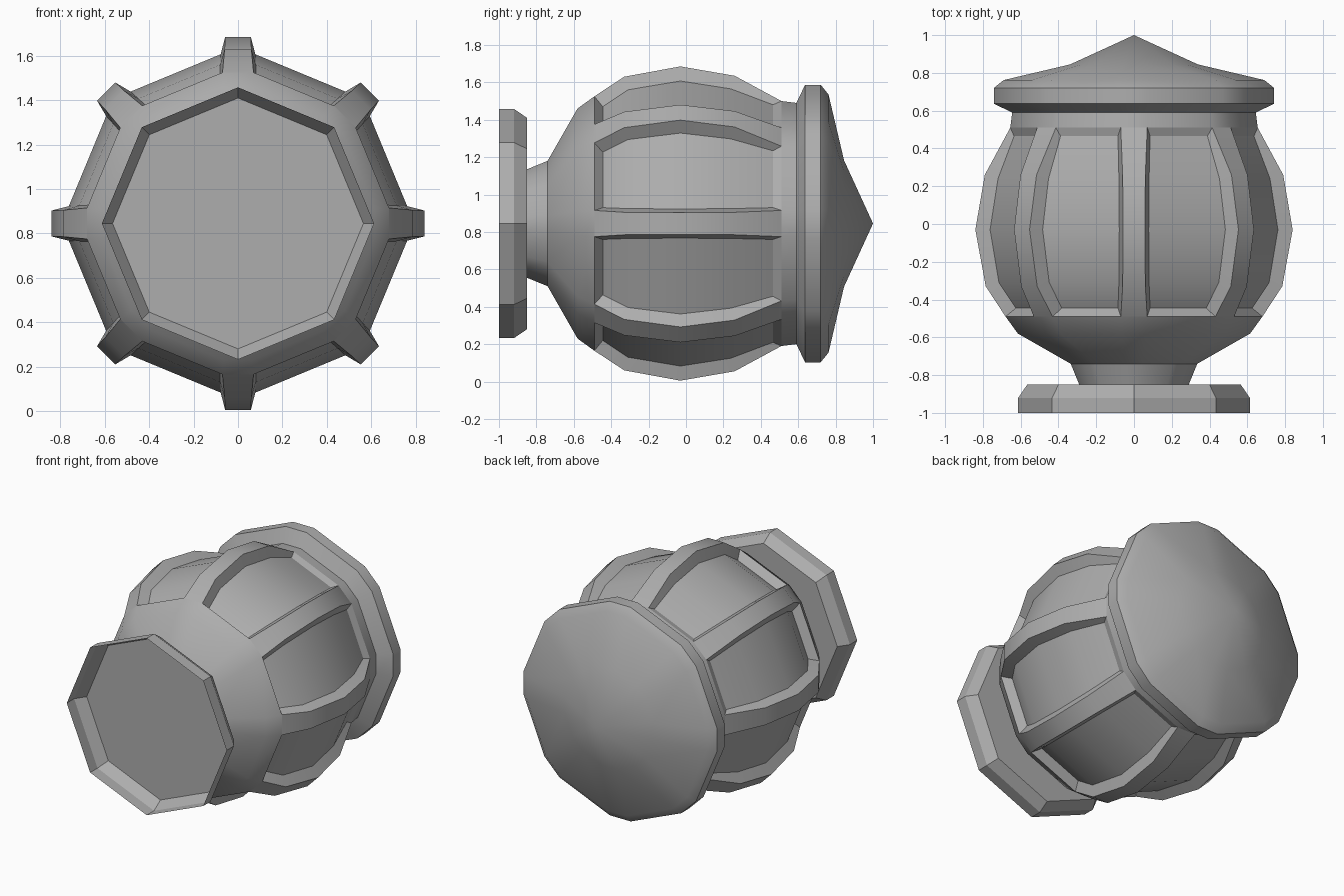
import bpy, bmesh, math

cube = bpy.data.objects.get("Cube")
if cube:
    bpy.data.objects.remove(cube, do_unlink=True)

AXIS_Z = 0.845   # height of the long axis, which runs along y
SIDES = 8
N = SIDES * 2

grey = bpy.data.materials.new("grey")
grey.use_nodes = True
colour = (0.42, 0.42, 0.42, 1)
grey.diffuse_color = colour
grey.node_tree.nodes["Principled BSDF"].inputs["Base Color"].default_value = colour


def ring(bm, y, r, w):
    """Octagon of radius r whose corners are cut flat to half width w."""
    verts = []
    for k in range(SIDES):
        a = k * math.tau / SIDES
        for s in (-w, w):
            x = r * math.cos(a) - s * math.sin(a)
            z = r * math.sin(a) + s * math.cos(a)
            verts.append(bm.verts.new((x, y, z + AXIS_Z)))
    return verts


def bridge(bm, a, b, which):
    for i in which:
        j = (i + 1) % N
        bm.faces.new((a[i], a[j], b[j], b[i]))


def loft(bm, rows):
    rings = [ring(bm, *row) for row in rows]
    for a, b in zip(rings, rings[1:]):
        bridge(bm, a, b, range(N))
    return rings


def finish(bm, name):
    bmesh.ops.remove_doubles(bm, verts=bm.verts, dist=0.0005)
    bmesh.ops.recalc_face_normals(bm, faces=bm.faces)
    mesh = bpy.data.meshes.new(name)
    bm.to_mesh(mesh)
    bm.free()
    mesh.materials.append(grey)
    obj = bpy.data.objects.new(name, mesh)
    bpy.context.collection.objects.link(obj)
    bpy.ops.object.select_all(action='DESELECT')
    obj.select_set(True)
    bpy.context.view_layer.objects.active = obj
    bpy.ops.object.shade_smooth_by_angle(angle=math.radians(30))


# Hollow foot, open at the front
bm = bmesh.new()
loft(bm, [(-1, 0.613, 0), (-0.92, 0.613, 0), (-0.85, 0.565, 0), (-0.85, 0, 0)])
finish(bm, "foot")

# Neck and shoulder
bm = bmesh.new()
loft(bm, [(-0.85, 0.29, 0.04), (-0.74, 0.335, 0.045),
          (-0.58, 0.615, 0.065), (-0.49, 0.68, 0.07)])
finish(bm, "neck")

# Ribbed body: raised ribs on the corners, sunken panels between them
outer_rows = [(-0.49, 0.68, 0.07), (-0.33, 0.785, 0.06), (-0.03, 0.84, 0.058),
              (0.26, 0.79, 0.06), (0.51, 0.655, 0.07)]
inner_rows = [(-0.445, 0.625, 0.085), (-0.31, 0.715, 0.08), (-0.03, 0.762, 0.078),
              (0.24, 0.72, 0.08), (0.465, 0.635, 0.085)]
bm = bmesh.new()
outer = [ring(bm, *row) for row in outer_rows]
inner = [ring(bm, *row) for row in inner_rows]
rib_tops, gaps = range(0, N, 2), range(1, N, 2)
for n in range(len(outer) - 1):
    bridge(bm, outer[n], outer[n + 1], rib_tops)
    bridge(bm, inner[n], inner[n + 1], gaps)
    for i in range(N):
        bm.faces.new((outer[n][i], outer[n + 1][i], inner[n + 1][i], inner[n][i]))
for end in (0, -1):
    bridge(bm, outer[end], inner[end], gaps)
finish(bm, "ribbed_body")

# Collar, wide rim and pointed cap
bm = bmesh.new()
loft(bm, [(0.51, 0.655, 0.07), (0.59, 0.645, 0.07), (0.637, 0.742, 0.08),
          (0.72, 0.742, 0.08), (0.762, 0.69, 0.075), (0.845, 0.338, 0.055),
          (1, 0, 0)])
finish(bm, "rim_and_cap")
